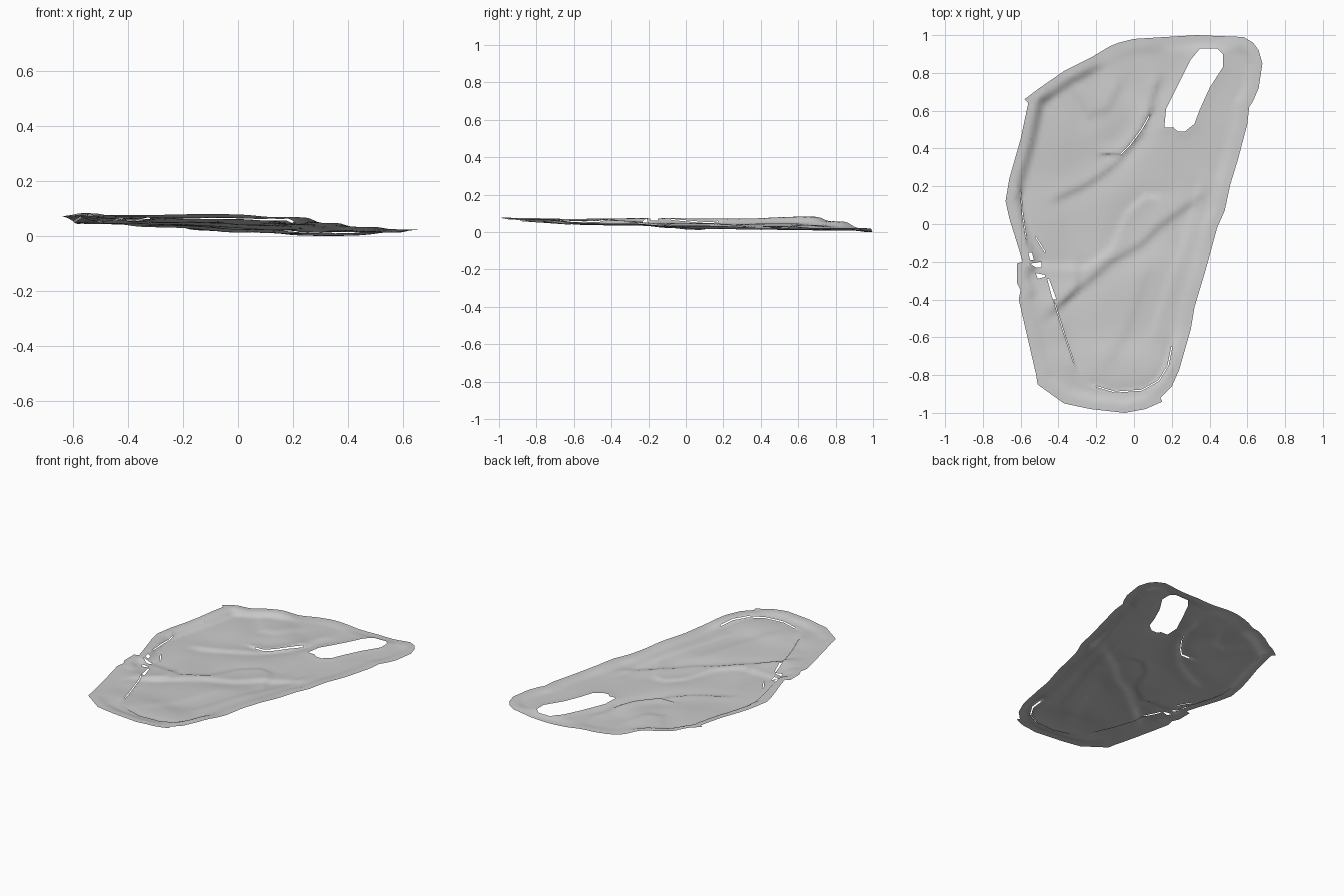
import bpy, bmesh, math
from mathutils import Vector
from mathutils.geometry import intersect_point_line

default = bpy.data.objects.get("Cube")
if default:
    bpy.data.objects.remove(default, do_unlink=True)


def points(*pairs):
    """Flat points from x, y pairs in hundredths."""
    return [Vector((x / 100, y / 100, 0)) for x, y in pairs]


def nearest(p, path, closed=False):
    """Distance to a path, and signed offset from its nearest segment (left is positive)."""
    best = (9.0, 0.0)
    ends = path[1:] + path[:1] if closed else path[1:]
    for a, b in zip(path, ends):
        q, t = intersect_point_line(p, a, b)
        q = a.lerp(b, min(max(t, 0), 1))
        d = (p - q).length
        if d < best[0]:
            side = (b - a).normalized()
            best = (d, side.x * (p.y - a.y) - side.y * (p.x - a.x))
    return best


def field(*samples):
    """Smooth height field through sparse samples of x, y (hundredths) and z (thousandths)."""
    data = [(Vector((x / 100, y / 100, 0)), z / 1000) for x, y, z in samples]

    def height(p):
        weights = [(1 / ((p - q).length_squared + 0.003) ** 1.6, z) for q, z in data]
        return sum(w * z for w, z in weights) / sum(w for w, z in weights)
    return height


def slit(path, half):
    """Closed narrow loop around an open path."""
    sides = []
    for i in range(len(path)):
        d = (path[min(i + 1, len(path) - 1)] - path[max(i - 1, 0)]).normalized()
        sides.append(Vector((-d.y, d.x, 0)) * half)
    left = [p + s for p, s in zip(path, sides)]
    right = [p - s for p, s in zip(path, sides)]
    return left + right[::-1]


# Panel outline, clockwise from the rear right corner
rear_edge = points((-58, 66), (-50, 72), (-37, 81), (-23, 88), (-13, 94), (-8, 96), (0, 98),
                   (33, 100), (58, 99), (63, 96), (66, 92), (68, 85))
left_edge = points((66, 72), (63, 65), (61, 62), (60, 53), (55, 34), (51, 21), (48, 7), (44, -2),
                   (38, -24), (32, -44), (30, -56), (24, -77), (20, -86))
front_edge = points((14, -92), (15, -94), (6, -98), (-5, -100), (-23, -98), (-37, -95), (-51, -85))
right_edge = points((-52, -79), (-58, -53), (-61, -40), (-60, -35), (-62, -31), (-62, -21),
                    (-59, -20), (-61, -13), (-66, 3), (-68, 12), (-66, 24), (-60, 45), (-56, 64))
outline = rear_edge + left_edge + front_edge + right_edge

# Openings and seams
window = points((16, 51), (17, 61), (26, 79), (30, 87), (35, 93), (44, 93), (47, 90), (47, 83),
                (40, 72), (35, 61), (32, 53), (27, 49), (23, 49), (21, 51))
latch_holes = [
    points((-56, -15), (-54, -15), (-53, -19), (-55, -19)),
    points((-55, -21), (-49, -20), (-49, -23), (-52, -23)),
    points((-52, -26), (-47, -27), (-47, -28), (-51, -29)),
    points((-46, -29), (-45, -29), (-41, -40), (-43, -40)),
]
rear_seam = points((-13, 37), (-7, 37), (-2, 42), (4, 50), (8, 57))
front_seam = points((-20, -86), (-10, -89), (4, -88), (13, -83), (18, -75), (20, -65))
pillar_seam = points((-42, -42), (-37, -58), (-32, -73))
edge_seam = points((-60, 17), (-59, 5), (-57, -8))
handle_seam = points((-52, -7), (-47, -15))
slits = [slit(rear_seam, 0.003), slit(front_seam, 0.003), slit(pillar_seam, 0.002),
         slit(edge_seam, 0.002), slit(handle_seam, 0.003)]

# Rim and recessed pan heights
rim = field((-68, 12, 75), (-58, 66, 86), (-61, -25, 77), (-55, -60, 74), (-45, -90, 78),
            (-10, -100, 82), (20, -86, 70), (32, -44, 50), (46, 0, 36), (60, 50, 27),
            (67, 85, 25), (33, 100, 3), (-8, 96, 22), (-37, 81, 60))
pan = field((-45, 50, 50), (-20, 60, 38), (5, 80, 18), (0, 40, 24), (-50, 0, 52),
            (-25, 5, 38), (10, 5, 28), (30, 20, 20), (40, 35, 17), (50, 80, 15),
            (20, 85, 10), (-45, -50, 66), (-25, -50, 50), (0, -50, 45), (20, -40, 42),
            (-10, -80, 66), (-40, -80, 71))

# Pressed steps: path, height, reach and softness
armrest = points((-40, -44), (-28, -34), (-12, -20), (4, -11), (14, -1), (28, 9))
armrest_top = points((-48, -22), (-25, -23), (-12, -13), (-4, 6), (6, 15), (15, 14), (21, 0))
rear_swell = points((-37, 15), (-28, 19), (-18, 25), (-8, 33), (4, 47), (12, 72))
steps = [
    (armrest, 0.007, 0.09, 0.018),
    (armrest_top, -0.004, 0.06, 0.012),
    (rear_swell, 0.006, 0.07, 0.015),
    (points((-10, -68), (-3, -56), (2, -42), (6, -30)), 0.004, 0.10, 0.03),
    (points((-32, 70), (-24, 58), (-14, 60), (-9, 70)), 0.004, 0.08, 0.02),
    (points((10, -55), (18, -30), (28, -5), (33, 18)), -0.003, 0.06, 0.015),
    (points((-36, -40), (-29, -33), (-30, -24)), 0.005, 0.05, 0.012),
    (rear_seam, 0.006, 0.05, 0.004),
    (front_seam, -0.004, 0.04, 0.004),
    (pillar_seam, -0.005, 0.06, 0.004),
    (edge_seam, -0.004, 0.03, 0.004),
]


def surface(p):
    """Sheet height: rim blending into the pan, plus pressed steps and a window lip."""
    d, _ = nearest(p, outline, True)
    t = min(max((d - 0.035) / 0.06, 0), 1)
    t = t * t * (3 - 2 * t)
    z = rim(p) * (1 - t) + pan(p) * t
    for path, h, reach, soft in steps:
        d, s = nearest(p, path)
        z += h * math.tanh(s / soft) * math.exp(-(d / reach) ** 2)
    d, _ = nearest(p, window, True)
    return z + 0.003 * math.exp(-(d / 0.03) ** 2)


# Fill the flat panel around its openings, then slice it into a fine mesh
bm = bmesh.new()
for loop in [outline, window] + latch_holes + slits:
    verts = [bm.verts.new(p) for p in loop]
    for a, b in zip(verts, verts[1:] + verts[:1]):
        bm.edges.new((a, b))
bmesh.ops.triangle_fill(bm, use_beauty=True, edges=bm.edges[:], normal=(0, 0, 1))
pitch = 0.02
for axis, count in ((Vector((1, 0, 0)), 34), (Vector((0, 1, 0)), 50)):
    for i in range(-count, count + 1):
        bmesh.ops.bisect_plane(bm, geom=bm.verts[:] + bm.edges[:] + bm.faces[:], dist=1e-5,
                               plane_co=axis * (i * pitch + 0.0013), plane_no=axis)

# Shape the sheet and rest it on the floor
for v in bm.verts:
    v.co.z = surface(Vector((v.co.x, v.co.y, 0)))
low = min(v.co.z for v in bm.verts)
for v in bm.verts:
    v.co.z -= low
bmesh.ops.triangulate(bm, faces=bm.faces[:])
for f in bm.faces:
    f.normal_update()
    if f.normal.z < 0:
        f.normal_flip()

mesh = bpy.data.meshes.new("door_panel")
bm.to_mesh(mesh)
bm.free()
panel = bpy.data.objects.new("door_panel", mesh)
bpy.context.collection.objects.link(panel)

grey = bpy.data.materials.new("light_grey")
grey.use_nodes = True
colour = (0.6, 0.6, 0.6, 1)
grey.diffuse_color = colour
grey.node_tree.nodes["Principled BSDF"].inputs["Base Color"].default_value = colour
mesh.materials.append(grey)

bpy.context.view_layer.objects.active = panel
panel.select_set(True)
bpy.ops.object.shade_smooth_by_angle(angle=math.radians(40))
